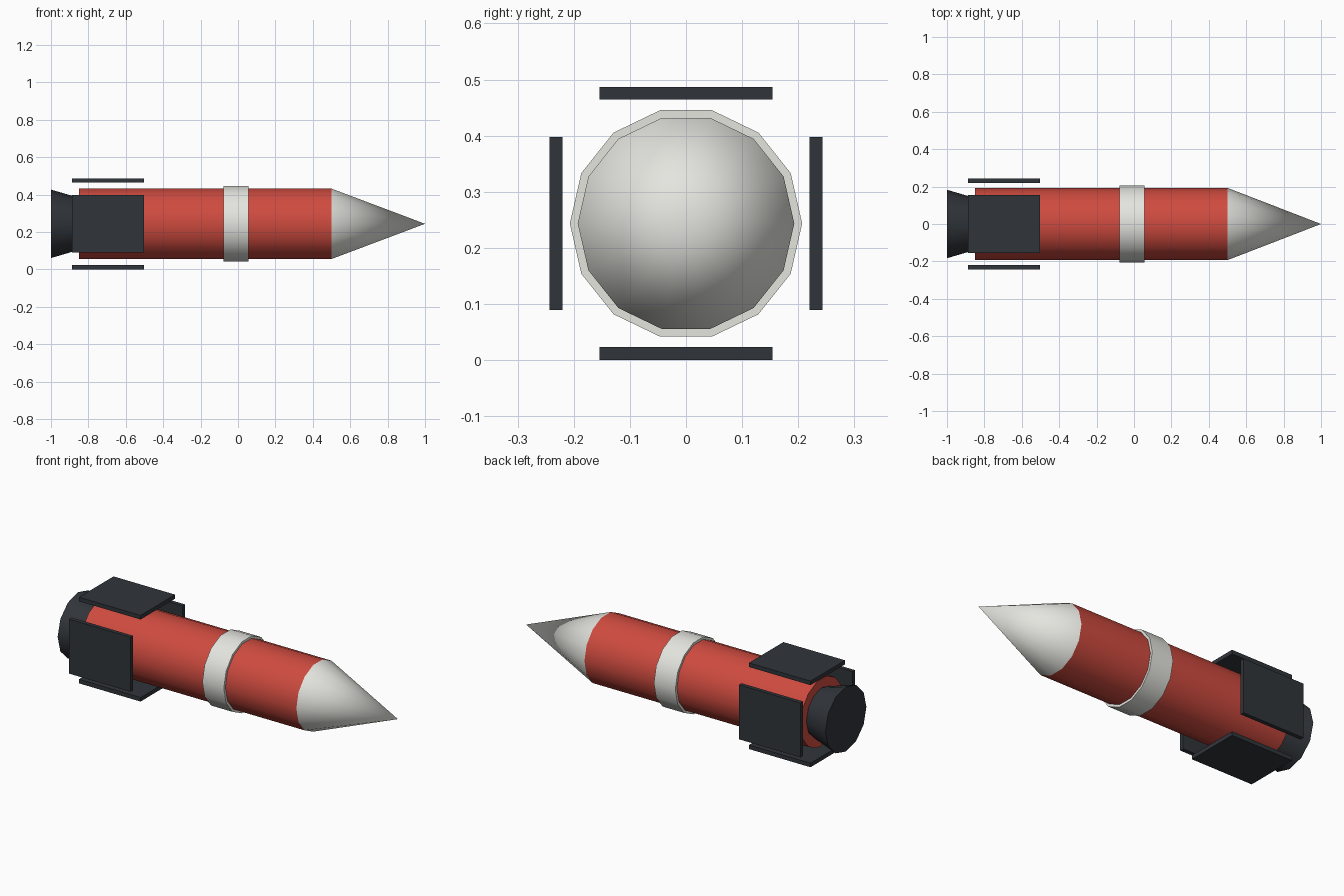
import bpy, math
from mathutils import Matrix

if "Cube" in bpy.data.objects:
    bpy.data.objects.remove(bpy.data.objects["Cube"])

CZ = 0.2435  # height of the rocket axis


def material(name, rgb):
    m = bpy.data.materials.new(name)
    m.diffuse_color = (*rgb, 1)
    m.use_nodes = True
    m.node_tree.nodes["Principled BSDF"].inputs["Base Color"].default_value = m.diffuse_color
    return m


RED = material("red_paint", (0.62, 0.07, 0.05))
WHITE = material("off_white", (0.78, 0.78, 0.74))
DARK = material("dark_metal", (0.03, 0.035, 0.042))


def lathe_part(name, x0, x1, r0, r1, sides, mat):
    """Round part along x, with radius r0 at x0 and r1 at x1."""
    bpy.ops.mesh.primitive_cone_add(vertices=sides, radius1=r0, radius2=r1,
                                    depth=x1 - x0)
    ob = bpy.context.object
    ob.name = name
    # local z -> x and local y (which carries a vertex) stays on y
    ob.data.transform(Matrix.Rotation(math.pi / 2, 4, 'Y'))
    ob.location = ((x0 + x1) / 2, 0, CZ)
    ob.data.materials.append(mat)
    bpy.ops.object.shade_smooth_by_angle(angle=math.radians(32))
    return ob


# Main tube, nose, band and exhaust
lathe_part("body", -0.85, 0.50, 0.193, 0.193, 14, RED)
lathe_part("nose_cone", 0.50, 1.0, 0.193, 0.0, 14, WHITE)
lathe_part("band", -0.078, 0.056, 0.207, 0.207, 14, WHITE)
lathe_part("nozzle", -1.0, -0.85, 0.183, 0.139, 12, DARK)

# Four flat plates standing off the tail
for i, side in enumerate(("top", "left", "bottom", "right")):
    bpy.ops.mesh.primitive_cube_add(size=1)
    fin = bpy.context.object
    fin.name = "fin_" + side
    fin.data.transform(Matrix.Translation((-0.694, 0, 0.232))
                       @ Matrix.Diagonal((0.385, 0.308, 0.023, 1)))
    fin.data.transform(Matrix.Rotation(i * math.pi / 2, 4, 'X'))
    fin.location.z = CZ
    fin.data.materials.append(DARK)
